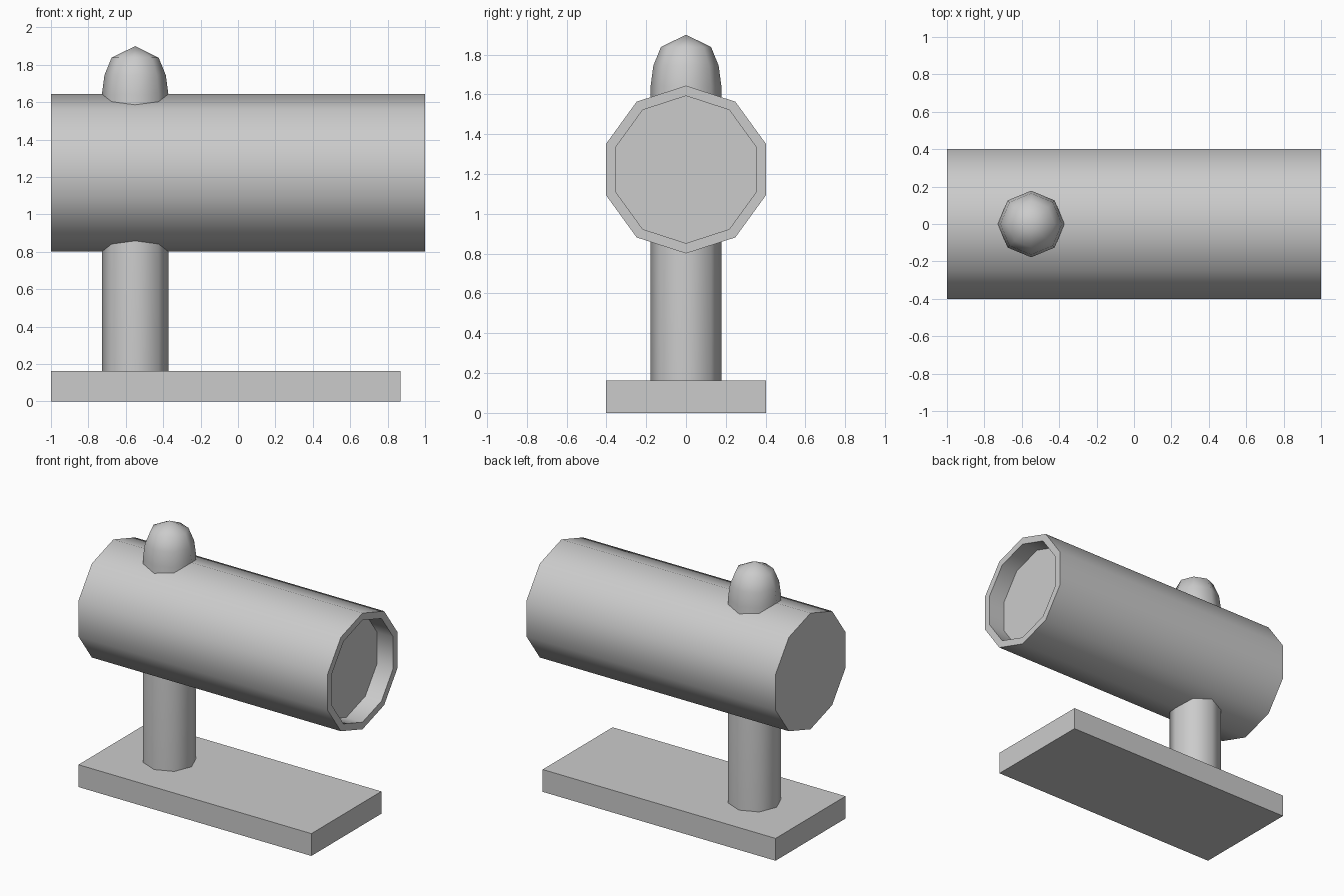
import bpy, bmesh
from math import sin, cos, pi, radians
from mathutils import Matrix

if "Cube" in bpy.data.objects:
    bpy.data.objects.remove(bpy.data.objects["Cube"])


def lathe(name, profile, sides, matrix, angle):
    """Revolve (radius, height) points around z; radius 0 makes an apex."""
    bm = bmesh.new()
    rings = []
    for r, h in profile:
        n = sides if r else 1
        rings.append([bm.verts.new((r * cos(2 * pi * i / sides), r * sin(2 * pi * i / sides), h))
                      for i in range(n)])
    for a, b in zip(rings, rings[1:]):
        for i in range(sides):
            j = (i + 1) % sides
            if len(b) == 1:
                bm.faces.new((a[i], a[j], b[0]))
            else:
                bm.faces.new((a[i], a[j], b[j], b[i]))
    for ring in (rings[0], rings[-1]):
        if len(ring) > 1:
            bm.faces.new(ring)
    bm.transform(matrix)
    bmesh.ops.recalc_face_normals(bm, faces=bm.faces)
    ob = add_object(name, bm)
    bpy.ops.object.select_all(action='DESELECT')
    ob.select_set(True)
    bpy.context.view_layer.objects.active = ob
    bpy.ops.object.shade_smooth_by_angle(angle=radians(angle))
    return ob


def add_object(name, bm):
    mesh = bpy.data.meshes.new(name)
    bm.to_mesh(mesh)
    bm.free()
    ob = bpy.data.objects.new(name, mesh)
    bpy.context.collection.objects.link(ob)
    return ob


# Flat base plate
bm = bmesh.new()
bmesh.ops.create_cube(bm, size=1, matrix=Matrix.Translation((-0.065, 0, 0.081))
                      @ Matrix.Diagonal((1.87, 0.802, 0.162, 1)))
add_object("base_plate", bm)

# Ten-sided barrel along x, with a recessed front face
lathe("barrel", [(0.4215, -1), (0.4215, 1), (0.37, 1), (0.37, 0.87)], 10,
      Matrix.Translation((0, 0, 1.2225)) @ Matrix.Rotation(pi / 2, 4, 'Y'), 40)

# Eight-sided post running through the barrel, ending in a dome
lathe("post", [(0.178, 0.08), (0.178, 1.64), (0.164, 1.745), (0.126, 1.838), (0, 1.9)], 8,
      Matrix.Translation((-0.55, 0, 0)), 50)
